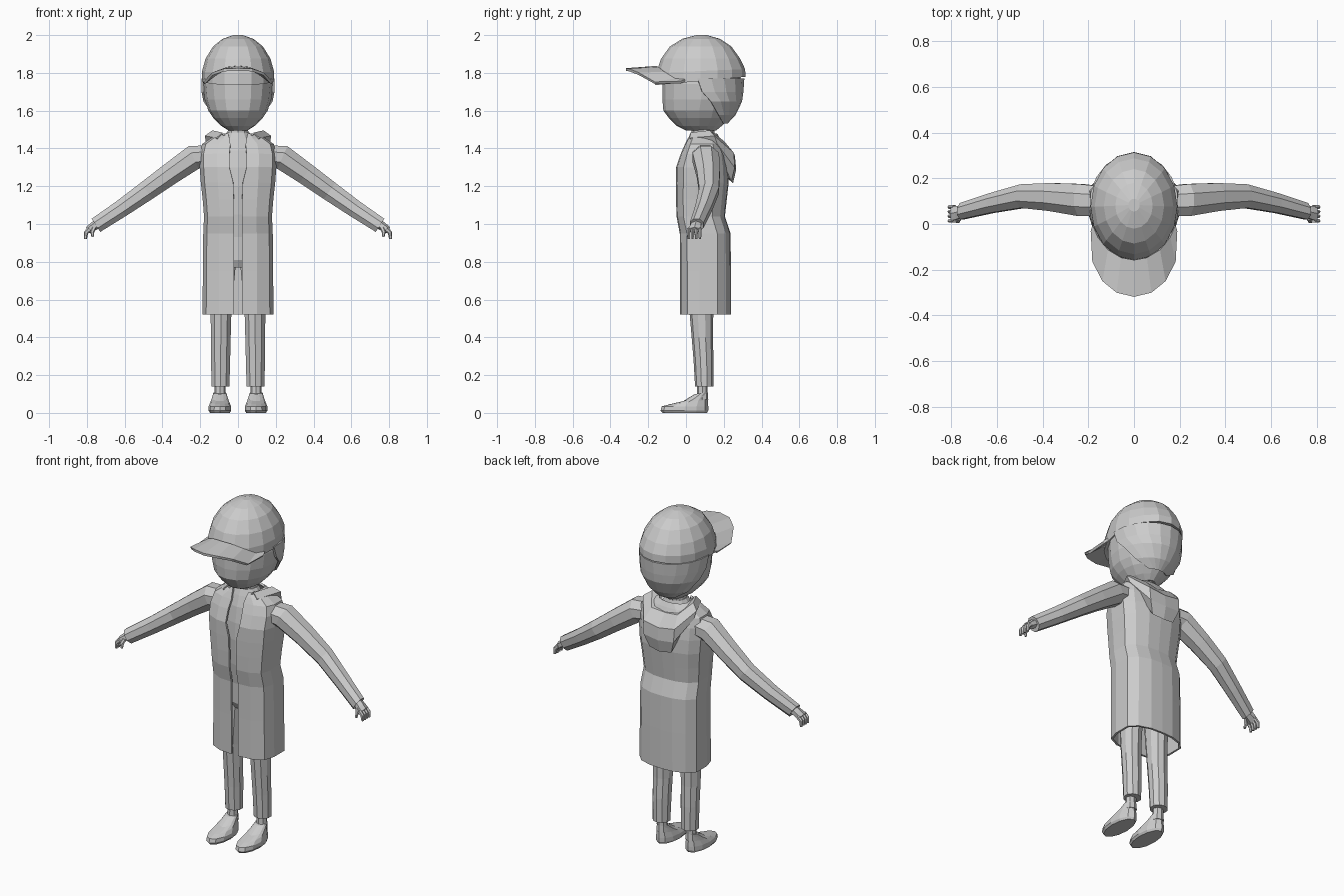
import bpy, bmesh, math
from mathutils import Vector

grey = bpy.data.materials.new("light_grey")
grey.diffuse_color = (0.6, 0.6, 0.6, 1)


def make(name, rings, closed=True, caps=True, mirror=False, thickness=0):
    """Skin a list of point rings into one flat-shaded object."""
    bm = bmesh.new()
    rows = [[bm.verts.new(p) for p in ring] for ring in rings]
    n = len(rows[0])
    for a, b in zip(rows, rows[1:]):
        for i in range(n if closed else n - 1):
            j = (i + 1) % n
            bm.faces.new((a[i], a[j], b[j], b[i]))
    if closed and caps:
        bm.faces.new(rows[0])
        bm.faces.new(rows[-1])
    if mirror:
        dup = bmesh.ops.duplicate(bm, geom=bm.verts[:] + bm.edges[:] + bm.faces[:])["geom"]
        for v in dup:
            if isinstance(v, bmesh.types.BMVert):
                v.co.x = -v.co.x
        bmesh.ops.reverse_faces(bm, faces=[f for f in dup if isinstance(f, bmesh.types.BMFace)])
    bmesh.ops.remove_doubles(bm, verts=bm.verts[:], dist=0.0005)
    bmesh.ops.recalc_face_normals(bm, faces=bm.faces[:])
    me = bpy.data.meshes.new(name)
    bm.to_mesh(me)
    bm.free()
    ob = bpy.data.objects.new(name, me)
    bpy.context.collection.objects.link(ob)
    me.materials.append(grey)
    if thickness:
        mod = ob.modifiers.new("thickness", "SOLIDIFY")
        mod.thickness = thickness
        mod.offset = 0
    return ob


def oval(z, w, yf, yb, n=12, x=0.0, tilt=0.0):
    """Horizontal oval; tilt lifts the back edge."""
    out = []
    for i in range(n):
        a = 2 * math.pi * i / n
        c = -math.cos(a)
        out.append((x + w * math.sin(a), (yf + yb) / 2 + c * (yb - yf) / 2, z + tilt * c))
    return out


def tube(path, n=8):
    """Sideways tube rings from (x, y, z, half depth, half height)."""
    rings = []
    for i, (x, y, z, ry, rn) in enumerate(path):
        p, q = path[max(i - 1, 0)], path[min(i + 1, len(path) - 1)]
        d = Vector((q[0] - p[0], 0, q[2] - p[2])).normalized()
        nrm = Vector((-d.z, 0, d.x))
        rings.append([Vector((x, y, z)) + nrm * (rn * math.sin(2 * math.pi * (k + .5) / n))
                      + Vector((0, ry * math.cos(2 * math.pi * (k + .5) / n), 0))
                      for k in range(n)])
    return rings


# Head, tapering to the chin
make("head", [oval(z, w, f, b, 16) for z, w, f, b in [
    (1.495, .05, 0, .16), (1.52, .09, -.05, .19), (1.56, .13, -.09, .235), (1.60, .157, -.12, .26),
    (1.66, .176, -.125, .285), (1.74, .184, -.125, .293), (1.80, .175, -.12, .285)]])

# Hair shell around the back of the head, with a slanted front edge
rows = []
for z, w, f, b, y0 in [(1.77, .189, -.13, .303, .06), (1.70, .187, -.13, .298, .085),
                       (1.65, .182, -.125, .291, .13), (1.58, .15, -.1, .257, .17),
                       (1.535, .112, -.06, .215, .195)]:
    m, h = (f + b) / 2, (b - f) / 2
    start = math.acos(max(-1, min(1, (y0 - m) / h)))
    rows.append([(w * math.sin(start * k / 5), m + h * math.cos(start * k / 5), z)
                 for k in range(-5, 6)])
make("hair", rows, closed=False, thickness=.012)

# Cap crown
make("cap_crown", [oval(z, w, f, b, 16, tilt=t) for z, w, f, b, t in [
    (1.76, .18, -.15, .30, .022), (1.757, .19, -.163, .315, .022), (1.81, .19, -.158, .313, .01),
    (1.875, .172, -.132, .287, 0), (1.94, .132, -.085, .24, 0), (1.98, .082, -.02, .18, 0),
    (2.0, .025, .055, .11, 0)]])

# Arched cap brim
inner, outer = [], []
for k, (xo, yo, zo) in enumerate([(0, -.318, 1.818), (.075, -.30, 1.815), (.135, -.25, 1.795),
                                 (.178, -.165, 1.747), (.186, -.03, 1.75)]):
    xi = (0, .055, .11, .155, .178)[k]
    yi = .078 - .235 * math.sqrt(1 - (xi / .19) ** 2)
    inner.append((xi, yi, (1.83, 1.825, 1.80, 1.765, 1.76)[k]))
    outer.append((xo, yo, zo))
make("cap_brim", [inner, outer], closed=False, mirror=True, thickness=.014)

# Neck and shirt
make("neck", [oval(z, w, f, b, 10) for z, w, f, b in [
    (1.40, .075, .02, .15), (1.47, .058, .03, .15), (1.54, .055, .03, .15)]])
make("shirt", [oval(z, w, f, b, 12) for z, w, f, b in [
    (.93, .15, -.005, .2), (1.05, .15, -.022, .195), (1.2, .16, -.03, .195),
    (1.3, .165, -.025, .195), (1.39, .14, -.01, .18), (1.45, .085, .01, .16), (1.485, .06, .025, .15)]])

# Long open coat: one half section, mirrored
rows = []
for z, w, f, b, g in [(.52, .182, -.025, .232, .022), (.75, .18, -.025, .232, .022),
                      (.95, .178, -.027, .23, .022), (1.04, .174, -.044, .2, .022),
                      (1.13, .181, -.047, .21, .022), (1.22, .191, -.048, .22, .025),
                      (1.30, .197, -.046, .217, .045), (1.37, .198, -.022, .205, .045),
                      (1.42, .185, .0, .19, .04), (1.45, .14, .015, .175, .045),
                      (1.475, .085, .03, .16, .05)]:
    d = b - f
    rows.append([(g, f, z), (max(.55 * w, g + .01), f + .02 * d, z), (.9 * w, f + .14 * d, z),
                 (w, f + .38 * d, z), (w, f + .74 * d, z), (.78 * w, f + .9 * d, z),
                 (.4 * w, f + .985 * d, z), (0, b, z)])
make("coat", rows, closed=False, mirror=True, thickness=.012)

# Folded-down hood: strips from the neck out and under, back centre to front
hood = [
    [(0, .15, 1.43), (.07, .145, 1.44), (.09, .09, 1.47), (.045, .025, 1.455)],
    [(0, .195, 1.425), (.085, .20, 1.435), (.135, .125, 1.492), (.085, .025, 1.48)],
    [(0, .255, 1.36), (.10, .25, 1.375), (.172, .15, 1.465), (.11, .02, 1.455)],
    [(0, .262, 1.29), (.095, .255, 1.30), (.165, .165, 1.425), (.10, .03, 1.44)],
    [(0, .248, 1.22), (.07, .24, 1.23), (.13, .165, 1.40), (.08, .04, 1.43)],
    [(0, .205, 1.26), (.06, .20, 1.28), (.10, .15, 1.40), (.06, .05, 1.43)]]
make("hood", hood, closed=False, mirror=True, thickness=.008)

# Pelvis
make("trouser_top", [oval(z, w, f, b, 12) for z, w, f, b in [
    (.77, .10, .02, .17), (.81, .145, .0, .2), (.96, .15, .0, .2)]])

for side, s in (("right", -1), ("left", 1)):
    def limb(name, rings):
        make(side + "_" + name, [[(s * p[0], p[1], p[2]) for p in r] for r in rings])

    # Sleeve bent forward at the elbow, with an inset cuff
    limb("sleeve", tube([(.14, .10, 1.362, .07, .06), (.235, .105, 1.352, .076, .071),
                         (.36, .118, 1.265, .066, .063), (.485, .122, 1.175, .056, .057),
                         (.62, .092, 1.08, .047, .05), (.752, .056, .993, .039, .045),
                         (.748, .056, .996, .03, .034)]))
    # Hand, fingers and thumb
    limb("hand", tube([(.745, .056, 1.0, .028, .026), (.772, .05, .983, .034, .022),
                       (.795, .045, .967, .036, .019)], 6))
    for k in range(4):
        y = .014 + .02 * k
        limb("finger_%d" % (k + 1), tube([(.785, y, .973, .0095, .014), (.805, y, .953, .0095, .012),
                                          (.808, y, .921, .007, .008)], 6))
    limb("thumb", tube([(.762, .028, .982, .011, .013), (.772, .014, .957, .010, .011),
                        (.768, .010, .932, .007, .007)], 6))

    # Trouser leg, ankle and shoe
    limb("trouser_leg", [oval(z, w, f, b, 10, x) for z, w, f, b, x in [
        (.14, .04, .065, .13, .093), (.14, .050, .048, .145, .093), (.28, .053, .04, .146, .092),
        (.40, .055, .03, .142, .091), (.54, .058, .018, .145, .09), (.82, .075, .01, .185, .08)]])
    limb("ankle", [oval(z, w, f, b, 8, .095) for z, w, f, b in [
        (.07, .034, .055, .118), (.11, .03, .058, .115), (.17, .03, .06, .115)]])
    limb("shoe", [oval(z, w, f, b, 12, .096, t) for z, w, f, b, t in [
        (0, .052, -.125, .112, 0), (.012, .06, -.135, .118, 0), (.035, .059, -.128, .118, 0),
        (.058, .05, -.085, .115, .012), (.08, .042, -.015, .114, .018),
        (.105, .035, .045, .114, .006)]])
